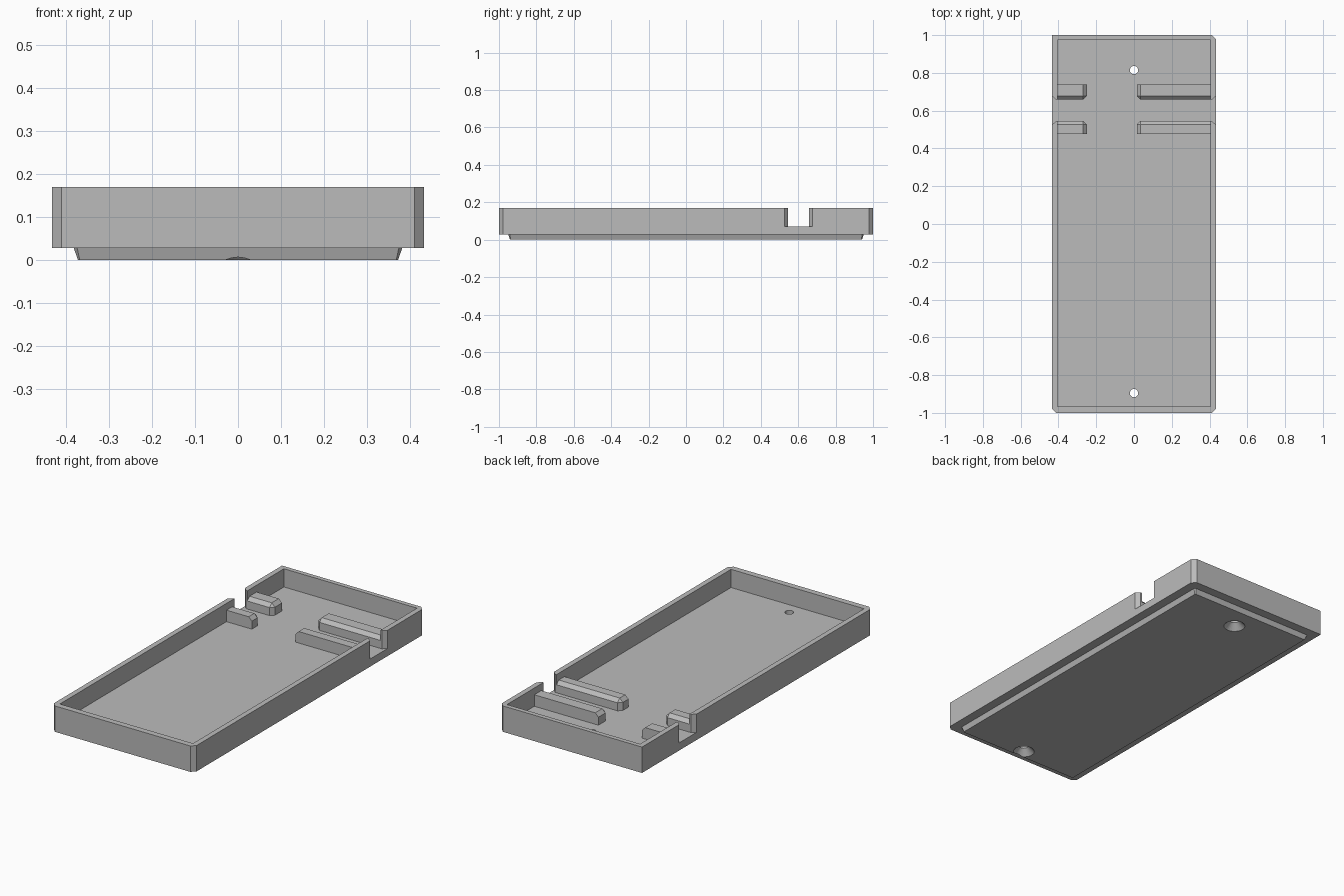
import bpy, bmesh
from math import cos, sin, tau

cube = bpy.data.objects.get("Cube")
if cube:
    bpy.data.objects.remove(cube, do_unlink=True)

grey = bpy.data.materials.new("plain grey")
grey.use_nodes = True
grey.diffuse_color = (0.5, 0.5, 0.5, 1)
grey.node_tree.nodes["Principled BSDF"].inputs["Base Color"].default_value = (0.5, 0.5, 0.5, 1)

W, L = 0.433, 1.0           # half width, half length
RIM, FLOOR, LIP = 0.17, 0.07, 0.028
SLOT = (0.545, 0.658)       # front and back edge of the cross channel


def finish(name, bm):
    bmesh.ops.recalc_face_normals(bm, faces=bm.faces)
    mesh = bpy.data.meshes.new(name)
    bm.to_mesh(mesh)
    bm.free()
    mesh.materials.append(grey)
    obj = bpy.data.objects.new(name, mesh)
    bpy.context.collection.objects.link(obj)
    return obj


def loft(name, rings):
    """Closed solid through stacked rings of (outline, height)."""
    bm = bmesh.new()
    loops = [[bm.verts.new((x, y, z)) for x, y in pts] for pts, z in rings]
    for a, b in zip(loops, loops[1:]):
        for i in range(len(a)):
            j = (i + 1) % len(a)
            bm.faces.new((a[i], a[j], b[j], b[i]))
    bm.faces.new(loops[0][::-1])
    bm.faces.new(loops[-1])
    return finish(name, bm)


def cut(target, cutter):
    cutter.hide_render = True
    mod = target.modifiers.new(cutter.name, 'BOOLEAN')
    mod.operation, mod.solver, mod.object = 'DIFFERENCE', 'EXACT', cutter
    bpy.context.view_layer.objects.active = target
    bpy.ops.object.modifier_apply(modifier=mod.name)
    bpy.data.objects.remove(cutter, do_unlink=True)


def outline(w, l, c):
    """Rectangle with three chamfered corners and a sharp back right one."""
    return [(-w + c, -l), (w - c, -l), (w, -l + c), (w, l - c),
            (w - c, l), (-w, l), (-w, -l + c)]


def circle(y, r, n=32):
    return [(r * cos(tau * i / n), y + r * sin(tau * i / n)) for i in range(n)]


# Tray body with a narrower tapered foot
body = outline(W, L, 0.022)
tray = loft("tray", [(outline(0.372, 0.941, 0.004), 0),
                     (outline(0.382, 0.95, 0.008), LIP),
                     (body, LIP), (body, RIM)])

# Cavity joined with the channel that flares out through both side walls
s0, s1 = SLOT
ix, y0, y1 = 0.404, -0.967, 0.975
half = [(ix, y0), (ix, s0), (0.412, s0), (0.443, s0 - 0.028),
        (0.443, s1 + 0.028), (0.412, s1), (ix, s1), (ix, y1)]
cavity = half + [(-x, y) for x, y in reversed(half)]
cut(tray, loft("cavity_cutter", [(cavity, FLOOR), (cavity, RIM + 0.1)]))

# Screw holes, countersunk from below
for y in (0.815, -0.895):
    cut(tray, loft("screw_hole_cutter", [(circle(y, 0.065), -0.01),
                                         (circle(y, 0.022), 0.033),
                                         (circle(y, 0.022), RIM)]))


# Guide bars, chamfered at the corner facing the channel and the tray middle
def guide_bar(name, x_wall, x_end, y_far, y_slot):
    z0, z1 = FLOOR - 0.01, 0.133
    bm = bmesh.new()
    bmesh.ops.create_cube(bm, size=1)
    for v in bm.verts:
        at_corner = [c > 0 for c in v.co]
        v.co = [pair[k] for pair, k in zip(((x_wall, x_end), (y_far, y_slot), (z0, z1)), at_corner)]
        if all(at_corner):
            corner = v
    bmesh.ops.recalc_face_normals(bm, faces=bm.faces)
    bmesh.ops.bevel(bm, geom=list(corner.link_edges), offset=0.019, segments=1, affect='EDGES')
    finish(name, bm)


for side, wall, end in (("right", -ix - 0.005, -0.25), ("left", ix + 0.005, 0.015)):
    guide_bar("front_guide_bar_" + side, wall, end, 0.477, s0)
    guide_bar("back_guide_bar_" + side, wall, end, 0.738, s1)
